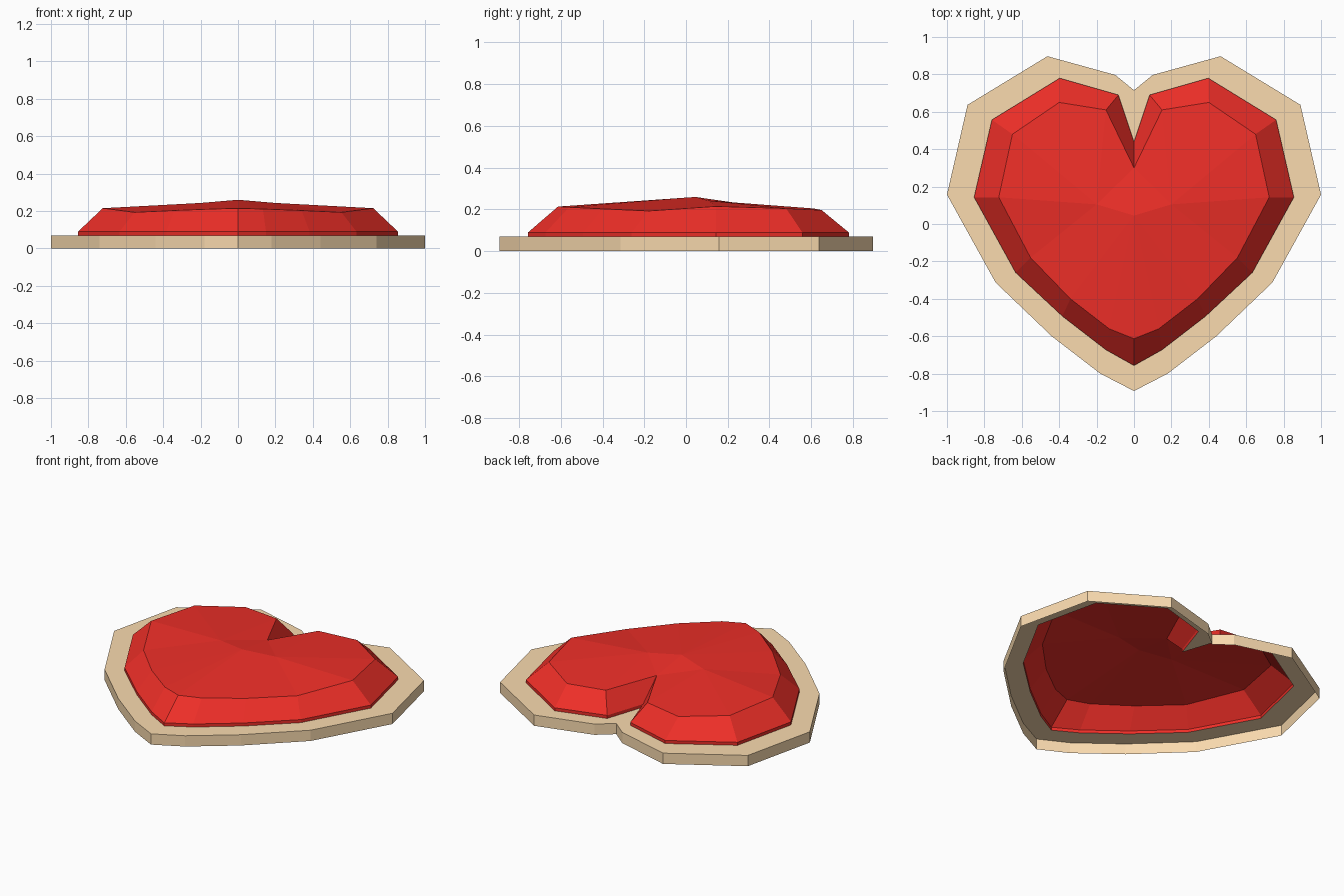
import bpy, bmesh

if "Cube" in bpy.data.objects:
    bpy.data.objects.remove(bpy.data.objects["Cube"])

# Right-half outlines, from the notch round to the tip
PLATE = [(0, .715), (.10, .797), (.463, .897), (.89, .637), (1, .157),
         (.74, -.313), (.44, -.60), (.18, -.80), (0, -.893)]
GIRDLE = [(0, .44), (.083, .69), (.397, .78), (.76, .557), (.855, .143),
          (.633, -.26), (.383, -.493), (.15, -.673), (0, -.757)]
CROWN = [(0, .30, .223), (.15, .61, .205), (.40, .65, .197), (.65, .48, .205),
         (.723, .143, .215), (.553, -.18, .193), (.34, -.40, .203),
         (.133, -.56, .211), (0, -.613, .214)]


def ring(bm, half, z=None):
    """Mirror a half outline into a closed clockwise loop of vertices."""
    pts = [(p[0], p[1], p[2] if z is None else z) for p in half]
    pts += [(-x, y, h) for x, y, h in pts[-2:0:-1]]
    return [bm.verts.new(p) for p in pts]


def bridge(bm, a, b):
    n = len(a)
    for i in range(n):
        j = (i + 1) % n
        bm.faces.new((b[i], b[j], a[j], a[i]))


def finish(bm, name, color):
    me = bpy.data.meshes.new(name)
    bm.to_mesh(me)
    bm.free()
    mat = bpy.data.materials.new(name + "_color")
    mat.diffuse_color = (*color, 1)
    mat.use_nodes = True
    mat.node_tree.nodes["Principled BSDF"].inputs["Base Color"].default_value = mat.diffuse_color
    me.materials.append(mat)
    ob = bpy.data.objects.new(name, me)
    bpy.context.collection.objects.link(ob)


# Backing plate: outer wall and top rim, open underneath
bm = bmesh.new()
low, top = ring(bm, PLATE, 0), ring(bm, PLATE, .07)
bridge(bm, low, top)
bridge(bm, top, ring(bm, GIRDLE, .07))
finish(bm, "heart_plate", (.96, .71, .43))

# Faceted heart: short girdle, sloped bevel and a shallow peaked crown
bm = bmesh.new()
base, girdle, crown = ring(bm, GIRDLE, .07), ring(bm, GIRDLE, .09), ring(bm, CROWN)
bridge(bm, base, girdle)
bridge(bm, girdle, crown)
peak = bm.verts.new((0, .045, .26))
for side in (1, -1):
    shoulder = bm.verts.new((side * .2, .105, .243))
    edge = [crown[(side * i) % 16] for i in range(9)]
    fans = [(shoulder, edge[i], edge[i + 1]) for i in range(5)]
    fans += [(peak, edge[i], edge[i + 1]) for i in range(5, 8)]
    fans += [(peak, edge[0], shoulder), (peak, shoulder, edge[5])]
    for f in fans:
        bm.faces.new(f[::-side])
bmesh.ops.recalc_face_normals(bm, faces=bm.faces)
if sum(f.normal.z for f in bm.faces) < 0:
    bmesh.ops.reverse_faces(bm, faces=bm.faces)
finish(bm, "heart_gem", (.86, .028, .021))
